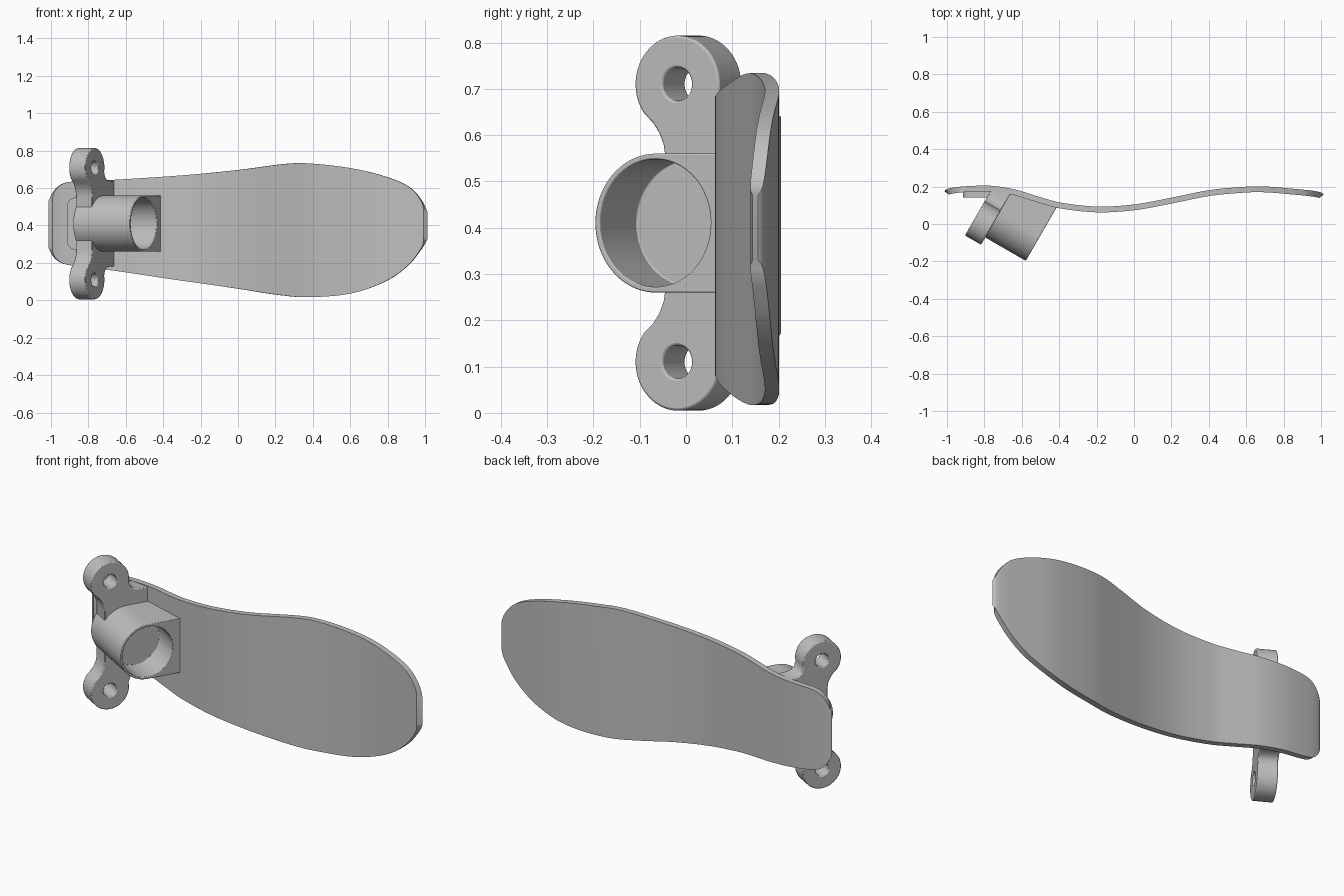
import bpy, bmesh, math
from mathutils import Matrix, Vector

if "Cube" in bpy.data.objects:
    bpy.data.objects.remove(bpy.data.objects["Cube"], do_unlink=True)

grey = bpy.data.materials.new("light_grey")
grey.use_nodes = True
grey.diffuse_color = (0.52, 0.52, 0.52, 1)
grey.node_tree.nodes["Principled BSDF"].inputs["Base Color"].default_value = grey.diffuse_color

MID = 0.41       # height of the symmetry plane of the bracket


def curve(points):
    """Smooth function through the points, eased so the ends can be round."""
    ts = [math.acos(max(-1, min(1, -x))) for x, _ in points]
    vs = [v for _, v in points]
    n = len(ts)
    slope = [(vs[min(i + 1, n - 1)] - vs[max(i - 1, 0)])
             / (ts[min(i + 1, n - 1)] - ts[max(i - 1, 0)]) for i in range(n)]

    def f(x):
        t = math.acos(max(-1, min(1, -x)))
        i = max(k for k in range(n - 1) if k == 0 or ts[k] <= t)
        h = ts[i + 1] - ts[i]
        s = (t - ts[i]) / h
        return ((1 + 2 * s) * (1 - s) ** 2 * vs[i] + s * (1 - s) ** 2 * h * slope[i]
                + s * s * (3 - 2 * s) * vs[i + 1] + s * s * (s - 1) * h * slope[i + 1])
    return f


def finish(name, bm):
    bmesh.ops.recalc_face_normals(bm, faces=bm.faces[:])
    mesh = bpy.data.meshes.new(name)
    bm.to_mesh(mesh)
    bm.free()
    mesh.materials.append(grey)
    ob = bpy.data.objects.new(name, mesh)
    bpy.context.collection.objects.link(ob)
    return ob


def activate(ob):
    bpy.ops.object.select_all(action='DESELECT')
    ob.select_set(True)
    bpy.context.view_layer.objects.active = ob


def smooth(ob):
    activate(ob)
    bpy.ops.object.shade_smooth_by_angle(angle=math.radians(35))


def arc(cx, cy, r, start, end, steps):
    return [(cx + r * math.cos(math.radians(start + (end - start) * i / steps)),
             cy + r * math.sin(math.radians(start + (end - start) * i / steps)))
            for i in range(steps + 1)]


def prism(name, outline, near, far, frame, stop=None):
    """Extrude an outline along the frame's third axis; stop trims it at the pad."""
    bm = bmesh.new()
    rings = []
    for depth in (near, far):
        ring = []
        for a, b in outline:
            p = frame @ Vector((a, b, depth))
            while stop and p.y > stop(p.x):
                a -= 0.002
                p = frame @ Vector((a, b, depth))
            ring.append(bm.verts.new(p))
        rings.append(ring)
        bm.faces.new(ring)
    n = len(outline)
    for i in range(n):
        j = (i + 1) % n
        bm.faces.new((rings[0][i], rings[0][j], rings[1][j], rings[1][i]))
    return finish(name, bm)


def cut(ob, cutter):
    cutter.hide_render = True
    mod = ob.modifiers.new("cut", 'BOOLEAN')
    mod.operation = 'DIFFERENCE'
    mod.solver = 'EXACT'
    mod.object = cutter
    activate(ob)
    bpy.ops.object.modifier_apply(modifier=mod.name)
    bpy.data.objects.remove(cutter, do_unlink=True)


def soften(ob, width):
    mod = ob.modifiers.new("soft_edges", 'BEVEL')
    mod.width = width
    mod.segments = 2
    mod.limit_method = 'ANGLE'
    mod.angle_limit = math.radians(60)


# Wavy foot pad: a bent strip between two edge curves, thickened
bend = curve([(-1, .168), (-.8, .19), (-.65, .172), (-.5, .127), (-.4, .1), (-.2, .078),
              (0, .089), (.2, .125), (.4, .165), (.6, .184), (.7, .185), (.85, .173), (1, .15)])
upper = curve([(-1, .53), (-.985, .58), (-.95, .617), (-.9, .633), (-.65, .645), (-.3, .668),
               (0, .697), (.25, .729), (.36, .733), (.6, .707), (.8, .658), (.92, .603),
               (.97, .55), (1, .47)])
lower = curve([(-1, .28), (-.985, .235), (-.95, .203), (-.9, .188), (-.65, .157), (-.3, .105),
               (0, .062), (.2, .031), (.36, .017), (.6, .036), (.8, .107), (.92, .197),
               (.97, .26), (1, .33)])
bm = bmesh.new()
last = None
STEPS = 90
for i in range(STEPS + 1):
    x = -math.cos(math.pi * i / STEPS)
    pair = [bm.verts.new((x, bend(x), edge(x))) for edge in (lower, upper)]
    if last:
        bm.faces.new((last[0], pair[0], pair[1], last[1]))
    last = pair
pad = finish("foot_pad", bm)
thick = pad.modifiers.new("thickness", 'SOLIDIFY')
thick.thickness = 0.031
thick.offset = 0
activate(pad)
bpy.ops.object.modifier_apply(modifier=thick.name)
smooth(pad)

# Tilted bracket frame: across, up, and along the socket axis
across = Vector((0.5, math.sqrt(0.75), 0))
axis = Vector((math.sqrt(0.75), -0.5, 0))
frame = Matrix((across, Vector((0, 0, 1)), axis)).transposed().to_4x4()
frame.translation = (-0.765, -0.02, MID)

# Mounting plate with two ears
EAR = 0.30
half = [(.22, .228), (.16, .23), (.13, .236), (.112, .25)]
half += arc(0, EAR, .105, -12, 218, 36)
half += [(-.062, .217), (-.046, .195), (-.035, .17), (-.03, .14)]
outline = half + [(a, -b) for a, b in reversed(half)]
plate = prism("mounting_plate", outline, -0.1, 0, frame, bend)
for side in (1, -1):
    cut(plate, prism("ear_hole_cutter", arc(0, side * EAR, .036, 0, 352.5, 47), -.2, .1, frame))
soften(plate, 0.005)
smooth(plate)

# Round socket with flat sides running into the pad
profile = [(.32, .15)] + arc(.09, 0, .15, 90, 270, 40) + [(.32, -.15)]
socket = prism("socket", profile, -0.1, 0.25, frame, bend)
cut(socket, prism("bore_cutter", arc(.09, 0, .138, 0, 355, 71), .09, .35, frame))
soften(socket, 0.003)
smooth(socket)

# Low stiffening rib behind the plate
upright = Matrix(((1, 0, 0, 0), (0, 0, 1, 0), (0, 1, 0, MID), (0, 0, 0, 1)))
corner = arc(-.865, .09, .05, 90, 180, 8)
rib_outline = [(-.76, .14)] + corner + [(a, -b) for a, b in reversed(corner)] + [(-.76, -.14)]
rib = prism("heel_rib", rib_outline, 0.142, 0.18, upright)
smooth(rib)
